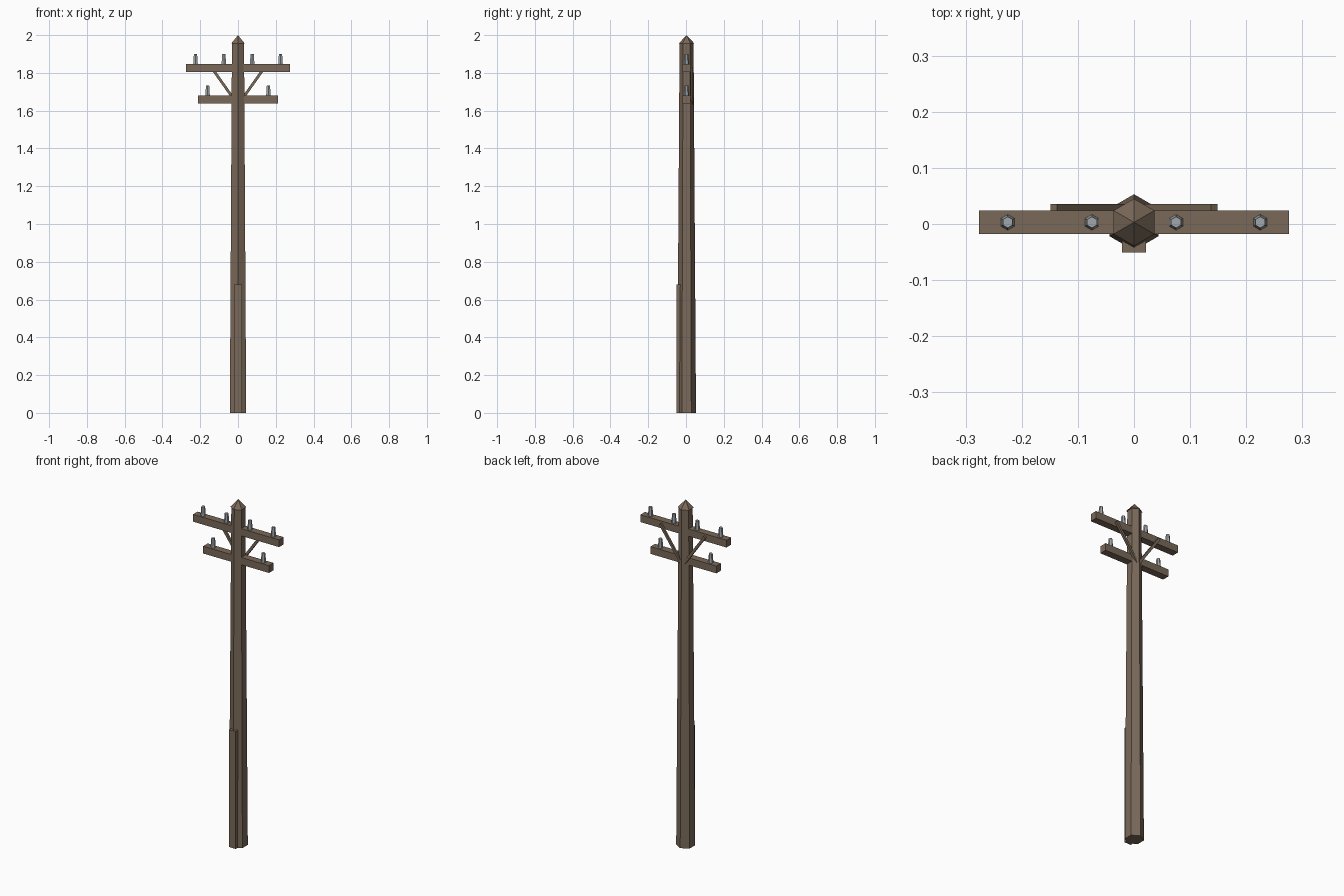
import bpy
import math
from mathutils import Vector

if "Cube" in bpy.data.objects:
    bpy.data.objects.remove(bpy.data.objects["Cube"], do_unlink=True)

CY = 0.003  # depth of the pole axis


def make_material(name, rgb):
    mat = bpy.data.materials.new(name)
    mat.use_nodes = True
    mat.diffuse_color = (*rgb, 1)
    mat.node_tree.nodes["Principled BSDF"].inputs["Base Color"].default_value = (*rgb, 1)
    return mat


wood = make_material("weathered_wood", (0.195, 0.142, 0.1))
grey = make_material("insulator_grey", (0.36, 0.39, 0.4))


def finish(name, mat):
    obj = bpy.context.object
    obj.name = name
    obj.data.materials.append(mat)
    return obj


def hex_cone(name, x, z0, z1, r0, r1, mat):
    """Six-sided tapered column with corners towards front and back."""
    bpy.ops.mesh.primitive_cone_add(vertices=6, radius1=r0, radius2=r1, depth=z1 - z0,
                                    location=(x, CY, (z0 + z1) / 2))
    return finish(name, mat)


def box(name, centre, size, mat, tilt=0):
    bpy.ops.mesh.primitive_cube_add(size=1, location=centre, rotation=(0, tilt, 0))
    obj = finish(name, mat)
    obj.scale = size
    return obj


# Pole, pointed cap and front cable cover
hex_cone("pole", 0, 0, 1.957, 0.05, 0.037, wood)
hex_cone("pole_cap", 0, 1.955, 2.0, 0.042, 0, wood)
box("cable_cover", (0, -0.038, 0.34), (0.042, 0.026, 0.68), wood)

# Crossarms with their insulators
arms = [("upper", 1.825, 0.276, (0.075, 0.225)),
        ("lower", 1.658, 0.211, (0.161,))]
for level, z, half, spots in arms:
    box(level + "_crossarm", (0, CY, z), (2 * half, 0.042, 0.042), wood)
    for x in spots:
        for side, sign in (("left", 1), ("right", -1)):
            hex_cone(f"{level}_insulator_{side}", sign * x, z + 0.021, z + 0.074,
                     0.014, 0.01, grey)

# Diagonal braces behind the arms
for side, sign in (("left", 1), ("right", -1)):
    low, high = Vector((0, 0.03, 1.63)), Vector((sign * 0.143, 0.03, 1.832))
    span = high - low
    box(f"{side}_brace", (low + high) / 2, (0.0145, 0.012, span.length), wood,
        math.atan2(span.x, span.z))
